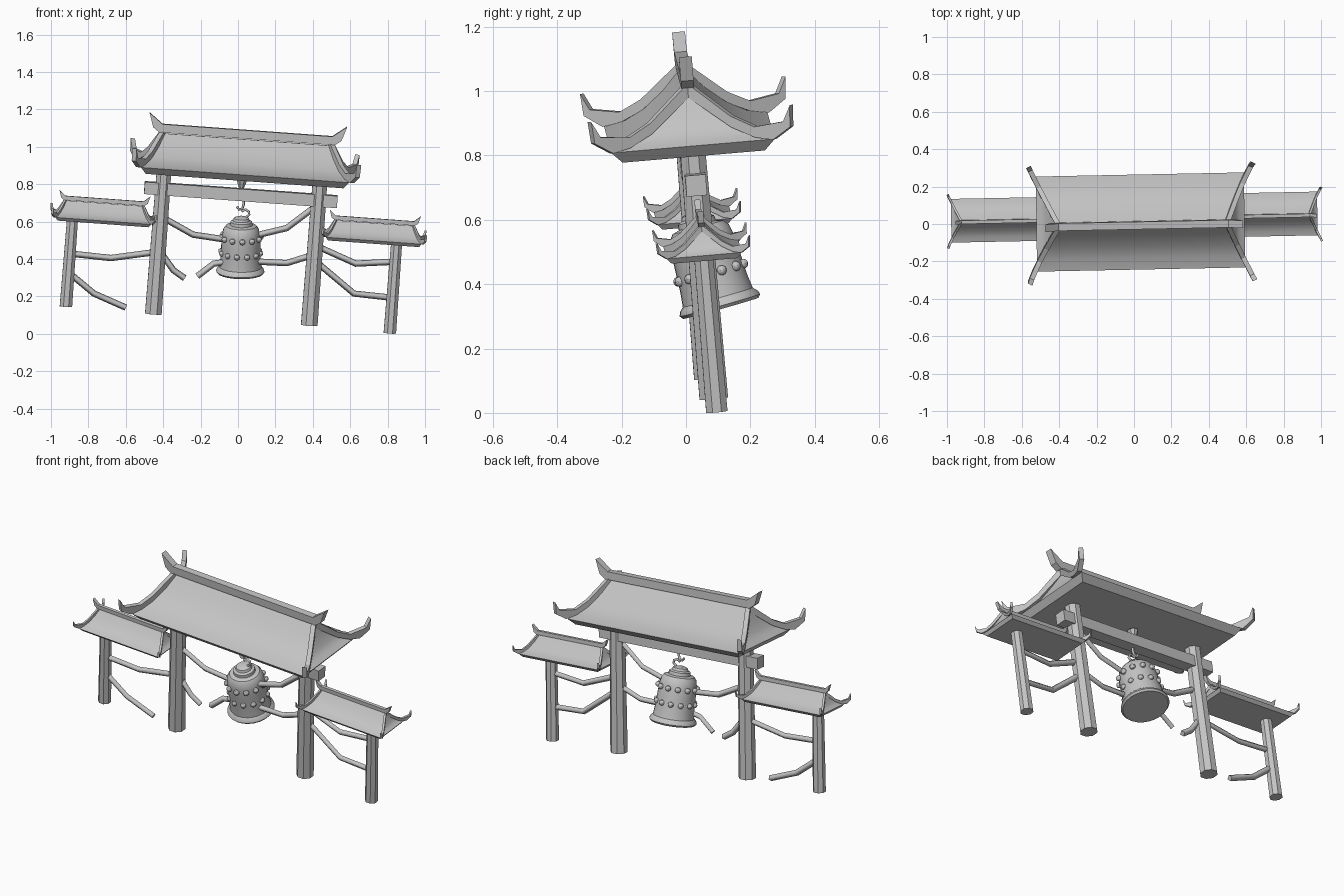
import bpy, bmesh, math
from mathutils import Matrix, Vector

cube = bpy.data.objects.get("Cube")
if cube:
    bpy.data.objects.remove(cube, do_unlink=True)

stone = bpy.data.materials.new("grey stone")
stone.use_nodes = True
GREY = (0.55, 0.55, 0.55, 1)
stone.diffuse_color = GREY
stone.node_tree.nodes["Principled BSDF"].inputs["Base Color"].default_value = GREY

# Leaning frame shared by the whole gate
up = Vector((0.075, -0.085, 1)).normalized()
along = Vector((1, 0.02, -0.073))
along = (along - up * along.dot(up)).normalized()
LEAN = Matrix((along, up.cross(along), up)).transposed().to_4x4()
LEAN.translation = (-0.035, 0.078, 0.076)


def finish(name, bm, matrix, smooth=True):
    bmesh.ops.recalc_face_normals(bm, faces=bm.faces)
    mesh = bpy.data.meshes.new(name)
    bm.to_mesh(mesh)
    bm.free()
    mesh.transform(matrix)
    mesh.materials.append(stone)
    obj = bpy.data.objects.new(name, mesh)
    bpy.context.collection.objects.link(obj)
    if smooth:
        bpy.ops.object.select_all(action="DESELECT")
        obj.select_set(True)
        bpy.context.view_layer.objects.active = obj
        bpy.ops.object.shade_smooth_by_angle(angle=math.radians(30))
    return obj


def loft(bm, rings):
    """Skin closed rings of points and cap both ends."""
    loops = [[bm.verts.new(p) for p in ring] for ring in rings]
    for a, b in zip(loops, loops[1:]):
        for i in range(len(a)):
            j = (i + 1) % len(a)
            bm.faces.new((a[i], a[j], b[j], b[i]))
    bm.faces.new(loops[0])
    bm.faces.new(loops[-1])


def circle(r, z, n, cx=0):
    turns = [(i + 0.5) * math.tau / n for i in range(n)]
    return [(cx + r * math.cos(a), r * math.sin(a), z) for a in turns]


def plate(bm, outline, start, direction, thick):
    """Upright outline of (distance, height) thickened sideways."""
    d = Vector((*direction, 0)).normalized()
    side = Vector((-d.y, d.x, 0)) * thick / 2
    base = Vector((*start, 0))
    flat = [base + d * s + Vector((0, 0, z)) for s, z in outline]
    loft(bm, [[p - side for p in flat], [p + side for p in flat]])


# Roof: concave hipped shell on a flared slab, with ridge and hip bars
SHELL = [(1, 0.035), (0.75, 0.05), (0.5, 0.085), (0.25, 0.14), (0.02, 0.205)]
HIP = [(-0.01, 0.19), (0.144, 0.08), (0.222, 0.045), (0.283, 0.035), (0.344, 0.072),
       (0.35, 0.14), (0.322, 0.09), (0.222, 0.078), (0.144, 0.115), (-0.01, 0.235)]
RIDGE_END = [(0.47, 0.21), (0.505, 0.235), (0.53, 0.312), (0.455, 0.255)]


def roof(name, cx, base, scale, rise):
    m = LEAN @ Matrix.Translation((cx, 0, base)) @ Matrix.Diagonal((scale, scale, rise, 1))

    def rect(hx, hy, z):
        return [(-hx, -hy, z), (hx, -hy, z), (hx, hy, z), (-hx, hy, z)]

    bm = bmesh.new()
    rings = [rect(0.53, 0.222, 0)]
    rings += [rect(0.45 + 0.108 * t, 0.255 * t, z) for t, z in SHELL]
    loft(bm, rings)
    finish(name, bm, m)

    bm = bmesh.new()
    mirrored = [(-s, z) for s, z in reversed(RIDGE_END)]
    plate(bm, RIDGE_END + mirrored, (0, 0), (1, 0), 0.04)
    finish(name + "_ridge", bm, m, False)

    bm = bmesh.new()
    for sx in (-1, 1):
        for sy in (-1, 1):
            plate(bm, HIP, (sx * 0.45, 0), (sx * 0.15, sy * 0.31), 0.026)
    finish(name + "_hips", bm, m, False)


roof("main_roof", 0.01, 0.765, 1, 1)
roof("left_roof", 0.725, 0.47, 0.46, 0.5)
roof("right_roof", -0.725, 0.47, 0.46, 0.5)

# Eight-sided posts
for name, x, bottom, top, r in (("main_post_left", 0.417, 0, 0.78, 0.048),
                                ("main_post_right", -0.419, 0, 0.78, 0.048),
                                ("side_post_left", 0.85, -0.01, 0.49, 0.036),
                                ("side_post_right", -0.888, 0.005, 0.49, 0.036)):
    bm = bmesh.new()
    loft(bm, [circle(r, bottom, 8, x), circle(r * 0.88, top, 8, x)])
    finish(name, bm, LEAN)

# Crossbeam through the main posts
bm = bmesh.new()
plate(bm, [(-0.517, 0.64), (0.517, 0.64), (0.517, 0.705), (-0.517, 0.705)],
      (0, 0), (1, 0), 0.064)
finish("crossbeam", bm, LEAN, False)

# Tapered hanger between crossbeam and roof
bm = bmesh.new()
loft(bm, [circle(0.008, 0.69, 8), circle(0.03, 0.75, 8)])
finish("hanger_cone", bm, LEAN)

# Bell, swung on its own axis
tilt = Vector((0.02, -0.27, 0.96)).to_track_quat("Z", "Y").to_matrix().to_4x4()
BELL = Matrix.Translation((0.012, 0.108, 0.325)) @ tilt
BODY = [(0.122, 0), (0.13, 0.01), (0.126, 0.022), (0.113, 0.035), (0.108, 0.08),
        (0.105, 0.15), (0.102, 0.21), (0.095, 0.245), (0.082, 0.262), (0.06, 0.268),
        (0.058, 0.285), (0.045, 0.292), (0.04, 0.305), (0.022, 0.312)]
bm = bmesh.new()
loft(bm, [circle(r, z, 24) for r, z in BODY])
finish("bell", bm, BELL)

# Two rows of round studs
bm = bmesh.new()
for z, shift in ((0.2, 0), (0.115, 0.5)):
    for i in range(12):
        a = (i + shift) * math.tau / 12
        spot = Matrix.Translation((0.106 * math.cos(a), 0.106 * math.sin(a), z))
        bmesh.ops.create_uvsphere(bm, u_segments=10, v_segments=6, radius=0.016, matrix=spot)
finish("bell_studs", bm, BELL)


def rod(name, points, radius, detail=0):
    curve = bpy.data.curves.new(name, "CURVE")
    curve.dimensions = "3D"
    curve.bevel_depth = radius
    curve.bevel_resolution = detail
    curve.use_fill_caps = True
    line = curve.splines.new("POLY")
    line.points.add(len(points) - 1)
    for p, (x, z) in zip(line.points, points):
        p.co = (x, 0.085 - 0.087 * z + 0.014 * x, z, 1)
    curve.materials.append(stone)
    bpy.context.collection.objects.link(bpy.data.objects.new(name, curve))


# Broken hook pieces above the bell
rod("bell_hook", [(0.03, 0.61), (0.045, 0.625), (0.06, 0.638), (0.057, 0.655),
                  (0.04, 0.664), (0.018, 0.655)], 0.007, 1)
rod("beam_hook", [(0.03, 0.75), (0.03, 0.69), (0.022, 0.668), (0.005, 0.665),
                  (-0.005, 0.68)], 0.007, 1)

# Sagging rails, some snapped off
rod("upper_rail_right", [(-0.39, 0.615), (-0.24, 0.53), (-0.06, 0.503)], 0.017)
rod("upper_rail_left", [(0.40, 0.67), (0.26, 0.565), (0.08, 0.522)], 0.017)
rod("lower_rail_left", [(0.38, 0.415), (0.26, 0.378), (0.10, 0.386)], 0.017)
rod("snapped_rail_post", [(-0.41, 0.43), (-0.345, 0.34), (-0.285, 0.297)], 0.017)
rod("snapped_rail_bell", [(-0.217, 0.308), (-0.13, 0.375), (-0.06, 0.385)], 0.017)
rod("side_upper_rail_right", [(-0.88, 0.427), (-0.68, 0.405), (-0.44, 0.437)], 0.017)
rod("side_snapped_rail_right", [(-0.89, 0.315), (-0.77, 0.215), (-0.60, 0.14)], 0.017)
rod("side_upper_rail_left", [(0.43, 0.465), (0.63, 0.375), (0.83, 0.385)], 0.017)
rod("side_lower_rail_left", [(0.43, 0.375), (0.62, 0.215), (0.82, 0.193)], 0.017)
